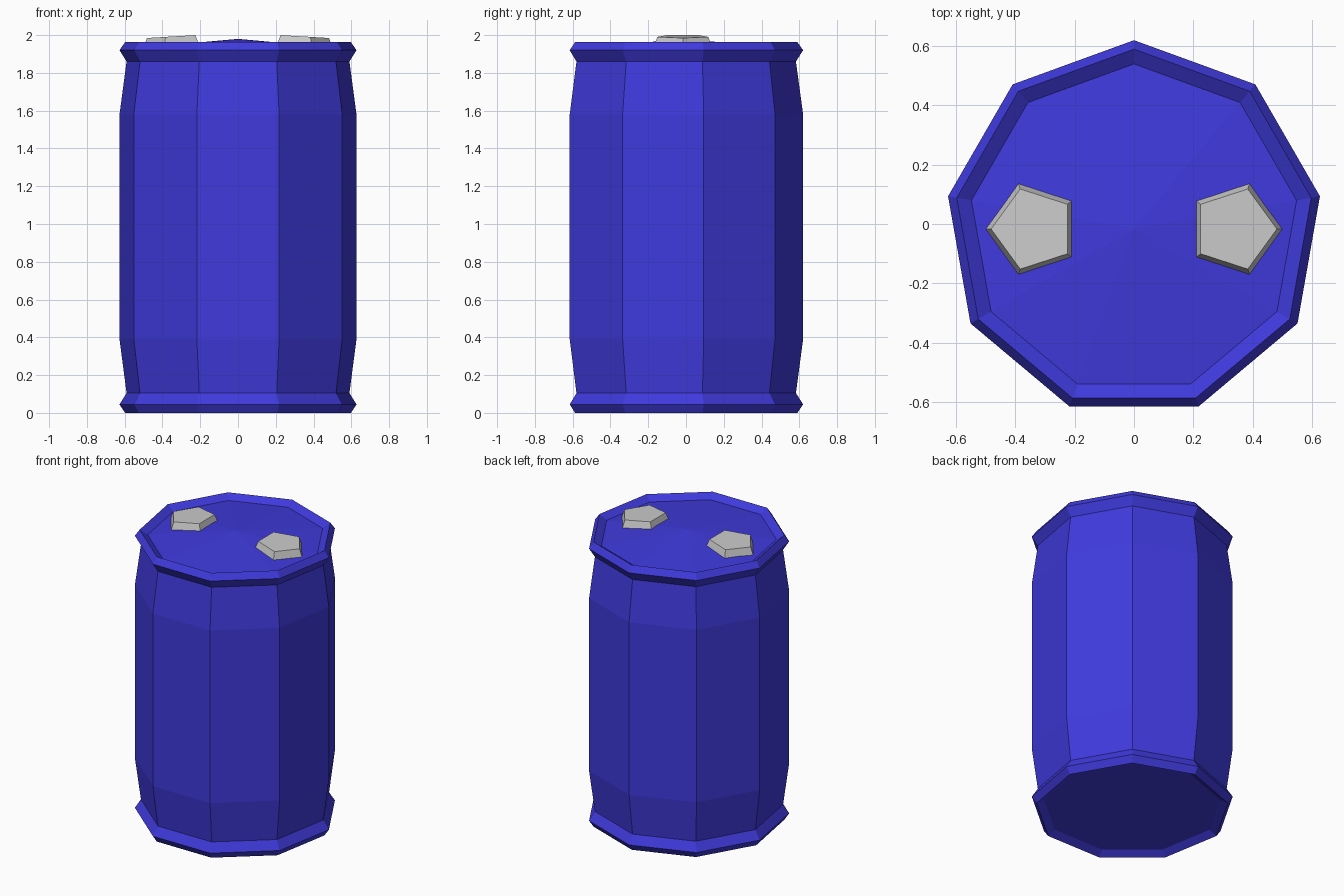
import bpy, bmesh
from math import cos, sin, pi

if "Cube" in bpy.data.objects:
    bpy.data.objects.remove(bpy.data.objects["Cube"])

SIDES, CY = 9, -0.017   # nine-sided drum, axis slightly off so the bounds are centred


def make_object(name, bm, mat=None):
    bmesh.ops.recalc_face_normals(bm, faces=bm.faces)
    me = bpy.data.meshes.new(name)
    bm.to_mesh(me)
    bm.free()
    ob = bpy.data.objects.new(name, me)
    bpy.context.collection.objects.link(ob)
    if mat:
        me.materials.append(mat)
    return ob


def ring(bm, n, r, cx, start, height):
    pts = [(cx + r * cos(start + 2 * pi * i / n), CY + r * sin(start + 2 * pi * i / n))
           for i in range(n)]
    return [bm.verts.new((x, y, height(x))) for x, y in pts]


def bridge(bm, a, b):
    n = len(a)
    for i in range(n):
        j = (i + 1) % n
        bm.faces.new((a[i], a[j], b[j], b[i]))


blue = bpy.data.materials.new("blue")
blue.diffuse_color = (0.05, 0.042, 0.72, 1)
blue.use_nodes = True
blue.node_tree.nodes["Principled BSDF"].inputs["Base Color"].default_value = blue.diffuse_color

# Drum: profile from recessed base, up the wall, over the rim to the lid edge
profile = [(0.557, 0.03), (0.607, 0.0), (0.637, 0.045), (0.599, 0.105),
           (0.637, 0.39), (0.637, 1.58), (0.599, 1.86), (0.637, 1.92),
           (0.607, 1.963), (0.557, 1.93)]
bm = bmesh.new()
rings = [ring(bm, SIDES, r, 0, pi / 2, lambda x, z=z: z) for r, z in profile]
for a, b in zip(rings, rings[1:]):
    bridge(bm, a, b)
bm.faces.new(rings[0])
# Lid: shallow cone
apex = bm.verts.new((0, CY, 1.98))
for i in range(SIDES):
    bm.faces.new((rings[-1][i], rings[-1][(i + 1) % SIDES], apex))
make_object("drum", bm, blue)

# Caps: tapered pentagons tilted with the lid, points facing outwards
for side, name in ((1, "right_cap"), (-1, "left_cap")):
    bm = bmesh.new()
    start = 0 if side > 0 else pi
    base = ring(bm, 5, 0.161, side * 0.34, start, lambda x: 1.975 - 0.09 * abs(x))
    top = ring(bm, 5, 0.142, side * 0.34, start, lambda x: 2.0 - 0.06 * (abs(x) - 0.225))
    bridge(bm, base, top)
    bm.faces.new(base)
    bm.faces.new(top)
    make_object(name, bm)
